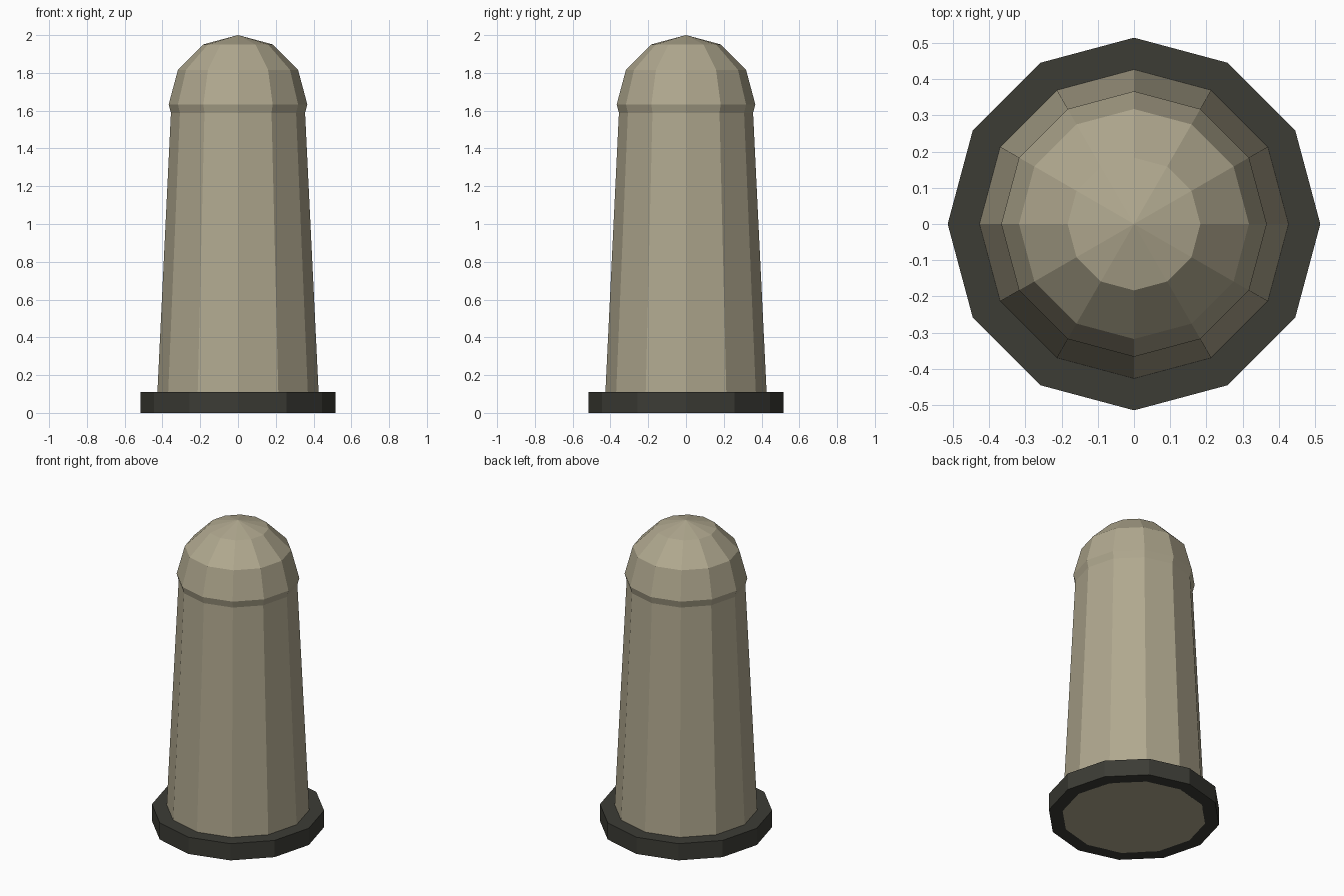
import bpy
from math import cos, sin, pi, radians

SIDES = 12

cube = bpy.data.objects.get("Cube")
if cube:
    bpy.data.objects.remove(cube, do_unlink=True)


def make_material(name, rgb):
    mat = bpy.data.materials.new(name)
    mat.use_nodes = True
    mat.diffuse_color = (*rgb, 1)
    bsdf = next(n for n in mat.node_tree.nodes if n.type == 'BSDF_PRINCIPLED')
    bsdf.inputs["Base Color"].default_value = (*rgb, 1)
    return mat


def make_lathe(name, profile, mat, caps=False, closed=False):
    """Spin a (radius, z) profile, listed bottom to top, into a flat-faced solid."""
    verts = [(r * cos(2 * pi * i / SIDES), r * sin(2 * pi * i / SIDES), z)
             for r, z in profile for i in range(SIDES)]
    rows = len(profile)
    faces = []
    for k in range(rows if closed else rows - 1):
        a, b = k * SIDES, (k + 1) % rows * SIDES
        for i in range(SIDES):
            j = (i + 1) % SIDES
            faces.append((a + i, a + j, b + j, b + i))
    if caps:
        faces.append(tuple(reversed(range(SIDES))))
        faces.append(tuple(range((rows - 1) * SIDES, rows * SIDES)))
    mesh = bpy.data.meshes.new(name)
    mesh.from_pydata(verts, [], faces)
    mesh.materials.append(mat)
    obj = bpy.data.objects.new(name, mesh)
    bpy.context.collection.objects.link(obj)
    return obj


tan = make_material("warm_grey_tan", (0.434, 0.392, 0.274))
dark = make_material("dark_olive_grey", (0.045, 0.045, 0.036))

# Tapered post
make_lathe("post_body", [(0.432, 0), (0.353, 1.633)], tan, caps=True)

# Dark collar around the foot
make_lathe("base_collar",
           [(0.43, 0), (0.515, 0), (0.515, 0.11), (0.42, 0.11)], dark, closed=True)

# Faceted dome that slightly overhangs the post
bpy.ops.mesh.primitive_uv_sphere_add(segments=SIDES, ring_count=6,
                                     radius=0.367, location=(0, 0, 1.633))
dome = bpy.context.object
dome.name = "dome_cap"
dome.data.materials.append(tan)
